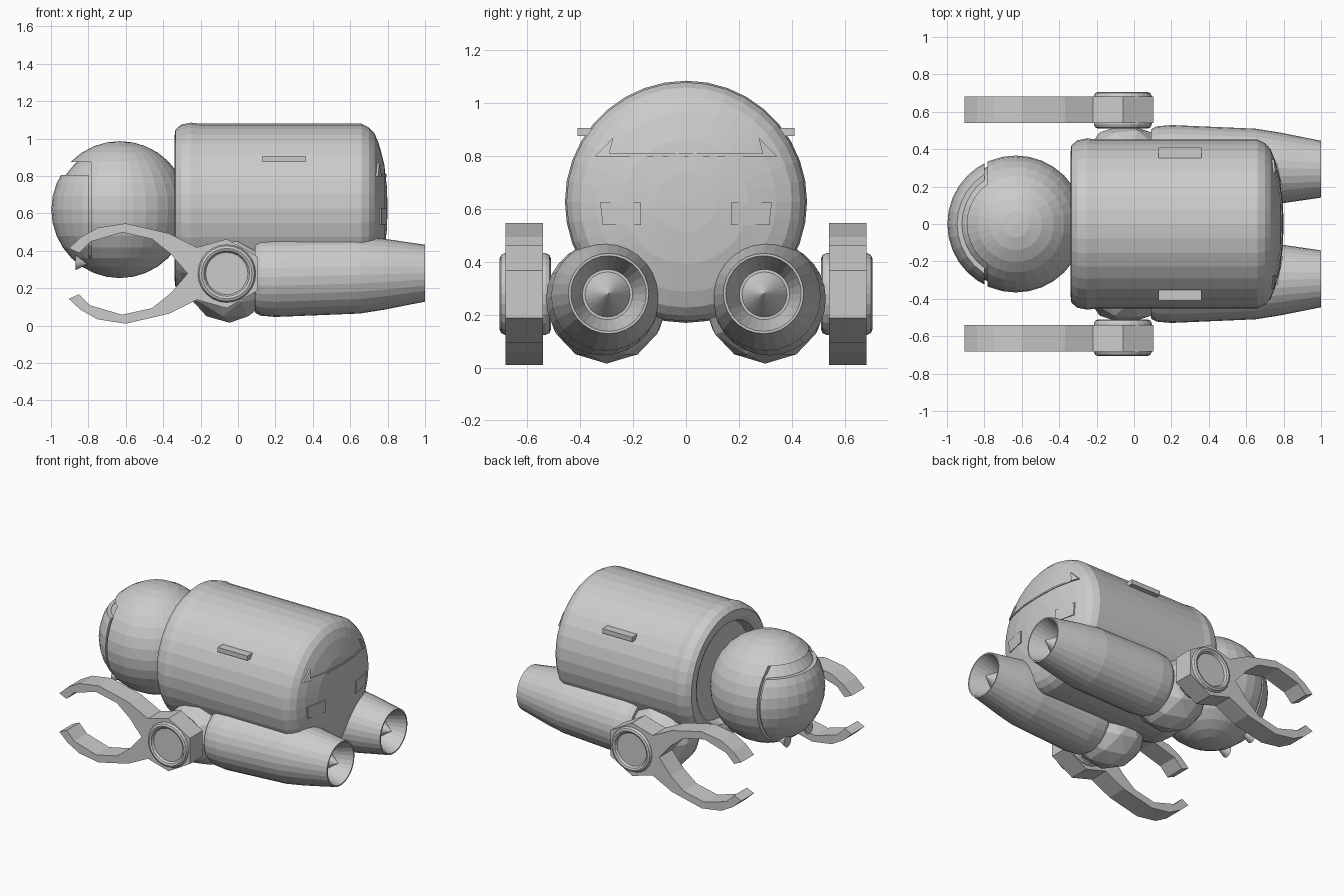
import bpy, bmesh
from math import cos, sin, pi
from mathutils import Vector

if "Cube" in bpy.data.objects:
    bpy.data.objects.remove(bpy.data.objects["Cube"])

grey = bpy.data.materials.new("plain_grey")
grey.use_nodes = True
grey.diffuse_color = (0.6, 0.6, 0.6, 1)
grey.node_tree.nodes["Principled BSDF"].inputs["Base Color"].default_value = (0.6, 0.6, 0.6, 1)


def finish(name, bm):
    bmesh.ops.recalc_face_normals(bm, faces=bm.faces)
    mesh = bpy.data.meshes.new(name)
    bm.to_mesh(mesh)
    bm.free()
    mesh.materials.append(grey)
    ob = bpy.data.objects.new(name, mesh)
    bpy.context.collection.objects.link(ob)
    return ob


def lathe(name, profile, place, steps=32):
    """Revolve (along, radius) points; place(along, a, b) gives the position."""
    bm = bmesh.new()
    rings = []
    for t, r in profile:
        if r == 0:
            rings.append([bm.verts.new(place(t, 0, 0))])
        else:
            rings.append([bm.verts.new(place(t, r * cos(2 * pi * i / steps), r * sin(2 * pi * i / steps)))
                          for i in range(steps)])
    for p, q in zip(rings, rings[1:]):
        for i in range(steps):
            j = (i + 1) % steps
            if len(p) == 1:
                bm.faces.new((p[0], q[i], q[j]))
            elif len(q) == 1:
                bm.faces.new((p[i], p[j], q[0]))
            else:
                bm.faces.new((p[i], p[j], q[j], q[i]))
    return finish(name, bm)


def prism(name, back, front):
    """Solid between two matching outlines."""
    bm = bmesh.new()
    a = [bm.verts.new(p) for p in back]
    b = [bm.verts.new(p) for p in front]
    bm.faces.new(a)
    bm.faces.new(b)
    for i in range(len(a)):
        j = (i + 1) % len(a)
        bm.faces.new((a[i], a[j], b[j], b[i]))
    return finish(name, bm)


def box(name, x, y, z):
    rect = [(x[0], z[0]), (x[1], z[0]), (x[1], z[1]), (x[0], z[1])]
    return prism(name, [(u, y[0], w) for u, w in rect], [(u, y[1], w) for u, w in rect])


def ball(name, centre, radius):
    bm = bmesh.new()
    bmesh.ops.create_uvsphere(bm, u_segments=32, v_segments=16, radius=radius)
    bmesh.ops.translate(bm, verts=bm.verts, vec=Vector(centre))
    return finish(name, bm)


def cut(ob, cutter):
    mod = ob.modifiers.new("cut", 'BOOLEAN')
    mod.object = cutter
    mod.solver = 'EXACT'
    deps = bpy.context.evaluated_depsgraph_get()
    mesh = bpy.data.meshes.new_from_object(ob.evaluated_get(deps))
    ob.modifiers.clear()
    ob.data = mesh
    bpy.data.objects.remove(cutter)


# Main body: lipped barrel, recessed at the head end, domed at the tail
BODY_Z = 0.627
dome = [(0.66, 0.452), (0.70, 0.432), (0.73, 0.40), (0.755, 0.34),
        (0.782, 0.235), (0.796, 0.115), (0.8, 0)]
neck = [(-0.26, 0), (-0.26, 0.33), (-0.325, 0.345), (-0.34, 0.375), (-0.335, 0.42),
        (-0.305, 0.447), (-0.25, 0.458), (-0.205, 0.452)]
lathe("body", neck + dome, lambda t, a, b: (t, a, BODY_Z + b), 36)


def dome_x(y, z):
    r = (y * y + (z - BODY_Z) ** 2) ** 0.5
    for (x0, r0), (x1, r1) in zip(dome, dome[1:]):
        if r1 <= r <= r0:
            return x0 + (x1 - x0) * (r0 - r) / (r0 - r1)
    return dome[0][0]


def dome_plate(name, outline, lift):
    prism(name, [(dome_x(y, z) - 0.04, y, z) for y, z in outline],
          [(dome_x(y, z) + lift, y, z) for y, z in outline])


# Tail ledge with upturned corners, built in short pieces that follow the dome
spans = [-0.29 + 0.58 * i / 8 for i in range(9)]
for y0, y1 in zip(spans, spans[1:]):
    dome_plate("tail_ledge", [(y0, 0.798), (y1, 0.798), (y1, 0.81), (y0, 0.81)], 0.006)

# Head: shell with brow and cheek grooves over an inner core
HEAD = (-0.632, 0, 0.62)
head = ball("head", HEAD, 0.366)
cut(head, box("brow_cutter", (-1.1, -0.785), (-0.5, 0.5), (0.805, 0.875)))
for s in (-1, 1):
    cut(head, box("cheek_cutter", (-0.80, -0.782), sorted((s * 0.15, s * 0.5)), (0.36, 0.82)))
ball("head_core", HEAD, 0.343)

# Claw outline: upper half, mirrored for the lower jaw
CLAW_Z = 0.278
upper = [(0.105, 0.09), (-0.06, 0.185), (-0.22, 0.14), (-0.37, 0.215), (-0.6, 0.268), (-0.75, 0.245),
         (-0.84, 0.195), (-0.905, 0.135), (-0.85, 0.11), (-0.79, 0.17), (-0.62, 0.22),
         (-0.46, 0.185), (-0.36, 0.105)]
claw = upper + [(-0.27, 0)] + [(x, -z) for x, z in reversed(upper)]
half_hub = [(0, 0.095), (0.045, 0.11), (0.07, 0.113), (0.083, 0.122), (0.088, 0.135),
            (0.083, 0.148), (0.07, 0.155)]
hub = [(0.07, 0)] + half_hub[2:]
hub = [(-t, r) for t, r in hub] + list(reversed(hub))

# Thruster: tapered shell, hollow nozzle, inner spike
thruster = [(0.09, 0), (0.09, 0.19), (0.12, 0.207), (0.20, 0.214), (0.65, 0.207), (0.78, 0.19),
            (1.0, 0.152), (1.0, 0.143), (0.86, 0.095), (0.86, 0.085), (0.985, 0)]


def lean(t):
    return max(0, t - 0.2) / 0.8


for s, side in ((1, "back"), (-1, "front")):
    lathe(side + "_thruster", thruster,
          lambda t, a, b: (t, s * (0.315 - 0.022 * lean(t)) + a, 0.26 + 0.02 * lean(t) + b), 28)

    # Faceted shoulder joint
    bm = bmesh.new()
    bmesh.ops.create_icosphere(bm, subdivisions=2, radius=0.235)
    bmesh.ops.translate(bm, verts=bm.verts, vec=(-0.045, s * 0.3, 0.25))
    finish(side + "_shoulder", bm)

    # Claw and its round hub
    prism(side + "_claw", [(x, s * 0.54, CLAW_Z + z) for x, z in claw],
          [(x, s * 0.682, CLAW_Z + z) for x, z in claw])
    lathe(side + "_claw_hub", hub,
          lambda t, a, b: (-0.06 + a, s * (0.608 + 1.1 * t), CLAW_Z + b), 24)

    # Body side vent, tail vent and ledge corner
    box(side + "_side_vent", (0.13, 0.36), sorted((s * 0.33, s * 0.41)), (0.875, 0.907))
    dome_plate(side + "_tail_vent", [(s * 0.17, 0.54), (s * 0.315, 0.54),
                                     (s * 0.325, 0.625), (s * 0.17, 0.625)], 0.008)
    dome_plate(side + "_ledge_corner", [(s * 0.29, 0.798), (s * 0.345, 0.798),
                                        (s * 0.275, 0.87), (s * 0.29, 0.81)], 0.012)

    # Small chin cone, wide end forward
    lathe(side + "_chin_cone", [(-0.87, 0), (-0.87, 0.042), (-0.785, 0)],
          lambda t, a, b: (t, s * 0.12 + a, 0.337 + b), 12)
